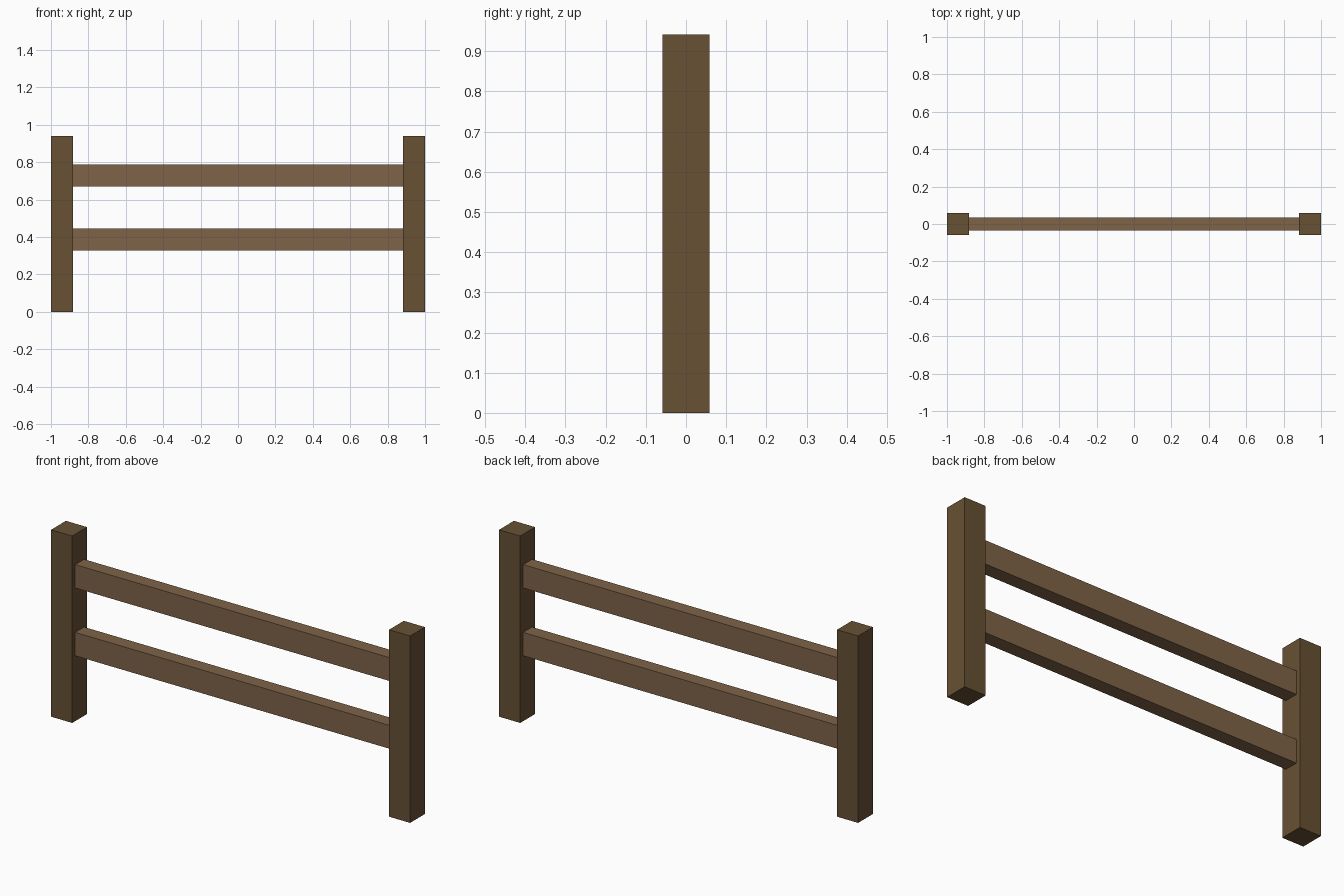
import bpy

if "Cube" in bpy.data.objects:
    bpy.data.objects.remove(bpy.data.objects["Cube"])

U = 2 / 1.7  # model unit so the overall length is 2


def material(name, color):
    m = bpy.data.materials.new(name)
    m.diffuse_color = (*color, 1)
    m.use_nodes = True
    m.node_tree.nodes["Principled BSDF"].inputs["Base Color"].default_value = m.diffuse_color
    return m


def box(name, center, size, mat):
    bpy.ops.mesh.primitive_cube_add(size=1, location=[c * U for c in center])
    ob = bpy.context.object
    ob.name = name
    ob.scale = [s * U for s in size]
    bpy.ops.object.transform_apply(location=False, rotation=False, scale=True)
    ob.data.materials.append(mat)
    return ob


post_wood = material("post_wood", (0.135, 0.082, 0.034))
rail_wood = material("rail_wood", (0.21, 0.127, 0.065))

# Square end posts
for side, x in (("left", -0.8), ("right", 0.8)):
    box(f"{side}_post", (x, 0, 0.4), (0.1, 0.1, 0.8), post_wood)

# Two horizontal rails between the posts
for level, z in (("lower", 0.33), ("upper", 0.62)):
    box(f"{level}_rail", (0, 0, z), (1.5, 0.06, 0.1), rail_wood)
